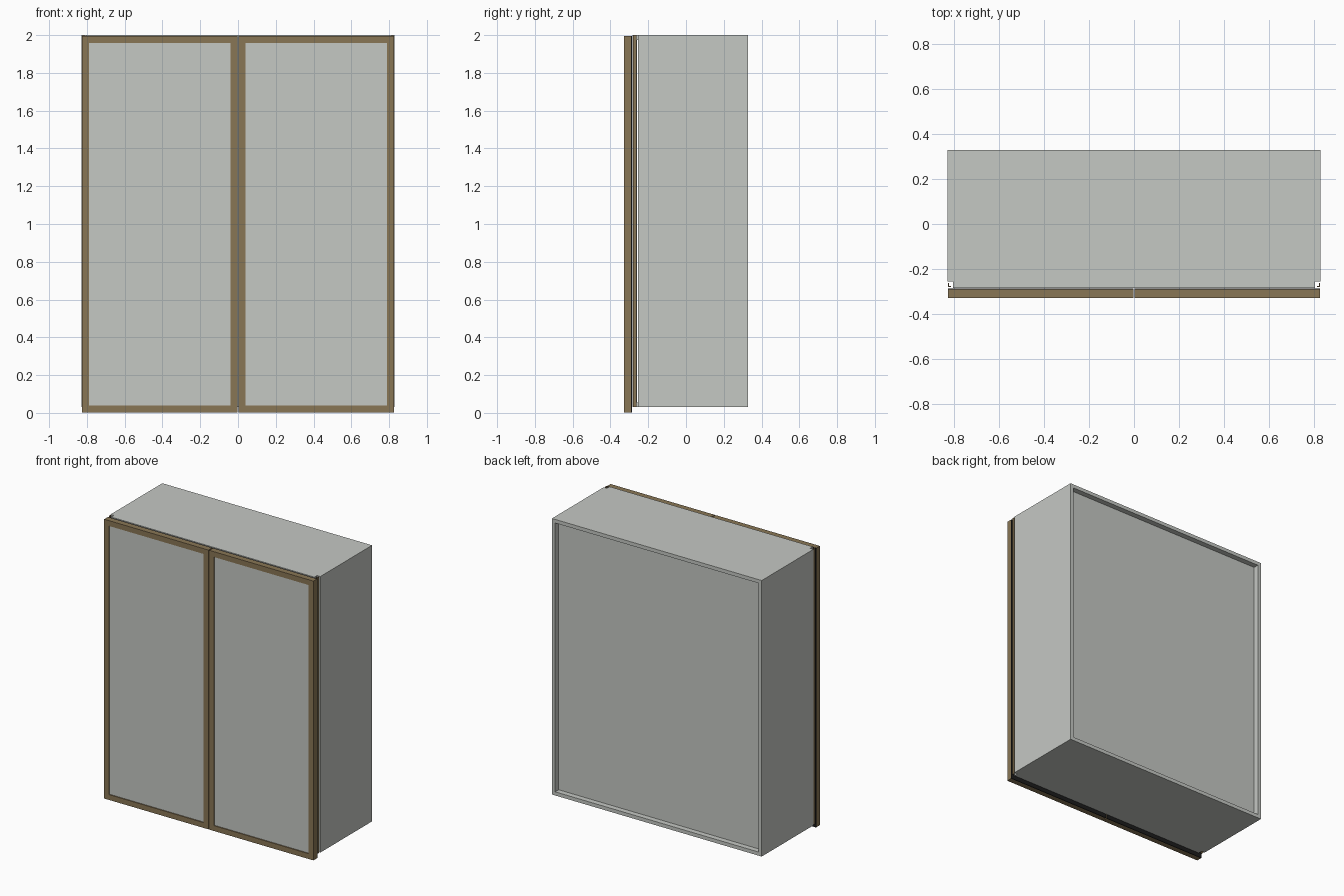
import bpy

if "Cube" in bpy.data.objects:
    bpy.data.objects.remove(bpy.data.objects["Cube"])

def material(name, rgb):
    m = bpy.data.materials.new(name)
    m.diffuse_color = (*rgb, 1)
    m.use_nodes = True
    m.node_tree.nodes["Principled BSDF"].inputs["Base Color"].default_value = m.diffuse_color
    return m

GREY = material("grey_panel", (0.56, 0.58, 0.55))
BROWN = material("bronze_frame", (0.25, 0.18, 0.09))
BLACK = material("black_seal", (0.012, 0.012, 0.012))

def boxes(name, mat, spans):
    """One object made of axis-aligned boxes (x0, x1, y0, y1, z0, z1)."""
    verts, faces = [], []
    for x0, x1, y0, y1, z0, z1 in spans:
        b = len(verts)
        verts += [(x, y, z) for x in (x0, x1) for y in (y0, y1) for z in (z0, z1)]
        faces += [tuple(b + i for i in f) for f in
                  ((0, 1, 3, 2), (4, 6, 7, 5), (0, 4, 5, 1), (2, 3, 7, 6), (0, 2, 6, 4), (1, 5, 7, 3))]
    me = bpy.data.meshes.new(name)
    me.from_pydata(verts, [], faces)
    me.materials.append(mat)
    ob = bpy.data.objects.new(name, me)
    bpy.context.collection.objects.link(ob)
    return ob

def ring(x0, x1, y0, y1, z0, z1, w):
    """Four bars around a rectangular opening."""
    return [(x0, x0 + w, y0, y1, z0, z1), (x1 - w, x1, y0, y1, z0, z1),
            (x0 + w, x1 - w, y0, y1, z0, z0 + w), (x0 + w, x1 - w, y0, y1, z1 - w, z1)]

W, IN, BACK, FRONT = 0.828, 0.802, 0.329, -0.284
Z0, Z1 = 0.03, 2.0

# carcass: top, bottom, front lining and recessed back
boxes("top_panel", GREY, [(-IN, IN, FRONT, BACK, Z1 - 0.026, Z1)])
boxes("bottom_panel", GREY, [(-IN, IN, FRONT, BACK, Z0, Z0 + 0.026)])
boxes("back_panel", GREY, [(-IN, IN, 0.265, 0.29, Z0 + 0.026, Z1 - 0.026)])
boxes("front_lining", GREY, [(-IN, IN, FRONT, -0.26, Z0 + 0.026, Z1 - 0.026)])

for side, s in (("left", -1), ("right", 1)):
    def mx(a, b):
        return tuple(sorted((s * a, s * b)))
    # side panel, stopping short of the front corner
    boxes(side + "_side_panel", GREY, [(*mx(IN, W), -0.254, BACK, Z0, Z1)])
    # L-shaped corner trim in the front notch
    boxes(side + "_corner_trim", BROWN, [(*mx(0.812, 0.824), -0.28, -0.276, Z0, Z1),
                                         (*mx(0.82, 0.824), -0.276, -0.262, Z0, Z1)])
    # door: frame, panel and seal on the rear
    x0, x1 = mx(0.003, 0.826)
    boxes(side + "_door_frame", BROWN, ring(x0, x1, -0.329, -0.291, 0.002, 1.995, 0.038))
    boxes(side + "_door_panel", GREY, [(x0 + 0.038, x1 - 0.038, -0.322, -0.296, 0.04, 1.957)])
    boxes(side + "_door_seal", BLACK, ring(x0, x1, -0.291, -0.286, 0.002, 1.995, 0.036))
